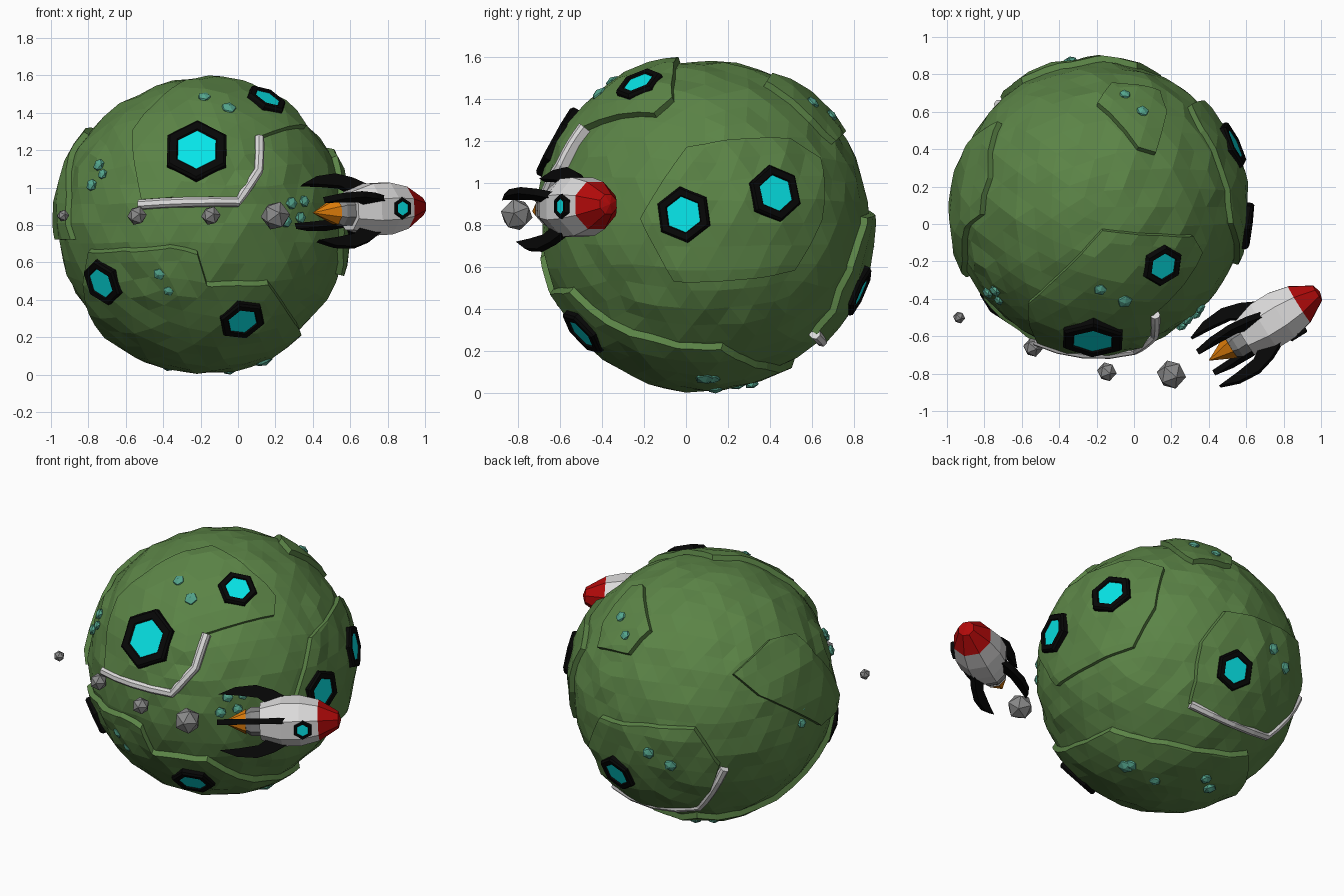
import bpy, bmesh, math, random
from mathutils import Vector, Matrix

if "Cube" in bpy.data.objects:
    bpy.data.objects.remove(bpy.data.objects["Cube"])

C = Vector((-0.19, 0.09, 0.81))     # planet centre
R_BASE, R_PLATE = 0.774, 0.805

def mat(name, rgb):
    m = bpy.data.materials.new(name)
    m.diffuse_color = (*rgb, 1)
    m.use_nodes = True
    m.node_tree.nodes["Principled BSDF"].inputs["Base Color"].default_value = m.diffuse_color
    return m

GREEN = mat("moss green", (0.105, 0.23, 0.062))
BLACK = mat("black", (0.002, 0.002, 0.002))
CYAN = mat("cyan glass", (0.002, 0.8, 0.82))
WHITE = mat("white", (0.72, 0.71, 0.71))
GREY = mat("rock grey", (0.25, 0.25, 0.25))
RED = mat("red", (0.45, 0.003, 0.003))
ORANGE = mat("flame orange", (0.72, 0.2, 0.003))
TEAL = mat("crystal teal", (0.09, 0.38, 0.27))

def finish(name, bm, mats):
    bmesh.ops.recalc_face_normals(bm, faces=bm.faces)
    me = bpy.data.meshes.new(name)
    bm.to_mesh(me)
    bm.free()
    for m in mats:
        me.materials.append(m)
    ob = bpy.data.objects.new(name, me)
    bpy.context.collection.objects.link(ob)
    return ob

# directions from the planet centre, found from a point in a view
def unproject(az, el, u, v):
    a, e = math.radians(az), math.radians(el)
    d = Vector((math.cos(e) * math.sin(a), -math.cos(e) * math.cos(a), math.sin(e)))
    r = Vector((math.cos(a), math.sin(a), 0))
    up = d.cross(r)
    w = math.sqrt(max(0, 0.64 - u * u - v * v))
    return (d * w + r * u + up * v).normalized()

def F(x, z): return unproject(0, 0, x - C.x, z - C.z)
def S(y, z): return unproject(90, 0, y - C.y, z - C.z)
def T(x, y): return unproject(0, 90, x - C.x, y - C.y)
def BL(u, v): return unproject(215, 22, u - .025, v + .06)
def BR(u, v): return unproject(140, -27, u, v)

def resample(dirs, n, closed):
    out = []
    pairs = list(zip(dirs, dirs[1:] + dirs[:1]))
    for a, b in pairs if closed else pairs[:-1]:
        out += [a.lerp(b, i / n).normalized() for i in range(n)]
    return out if closed else out + [dirs[-1]]

# faceted ball with an uneven surface
def ball(name, radius):
    bm = bmesh.new()
    bmesh.ops.create_icosphere(bm, subdivisions=4, radius=1)
    rng = random.Random(4)
    for v in bm.verts:
        v.co = C + v.co.normalized() * (radius + rng.uniform(-0.011, 0.011))
    return finish(name, bm, [GREEN])

ball("planet", R_BASE)

# raised crust plates: a bigger ball cut by a cone through the outline
def plate(name, dirs, slope):
    dirs = resample(dirs, 4, True)
    mean = sum(dirs, Vector()).normalized()
    bm = bmesh.new()
    rings = [[], [], []]
    for d in dirs:
        t = mean - d * mean.dot(d)
        p = d * 0.83 + t.normalized() * slope
        for ring, q in zip(rings, (d * 0.765, p, p * 4)):
            ring.append(bm.verts.new(C + q))
    low, top = bm.verts.new(C), bm.verts.new(C + mean * 3.4)
    n = len(dirs)
    for i in range(n):
        j = (i + 1) % n
        bm.faces.new((low, rings[0][j], rings[0][i]))
        for a, b in zip(rings, rings[1:]):
            bm.faces.new((a[i], a[j], b[j], b[i]))
        bm.faces.new((top, rings[2][i], rings[2][j]))
    cutter = finish("cutter", bm, [GREEN])
    cutter.hide_render = True
    ob = ball(name, R_PLATE)
    mod = ob.modifiers.new("cut", 'BOOLEAN')
    mod.operation, mod.solver, mod.object = 'INTERSECT', 'EXACT', cutter
    bpy.context.view_layer.objects.active = ob
    bpy.ops.object.modifier_apply(modifier="cut")
    bpy.data.objects.remove(cutter)

plate("front_plate", [F(-.52, .93), F(0, .94), F(.11, 1.1), F(.11, 1.27), F(.22, 1.31),
                      F(.37, 1.33), T(.32, -.06), T(-.17, -.03), T(-.57, -.42)], .012)
plate("right_plate", [S(-.22, .83), S(0, 1.17), S(.5, 1.21), S(.64, 1.12), S(.65, .82),
                      S(.52, .58), S(-.06, .53)], .008)
plate("lower_plate", [F(-.81, .67), F(-.37, .70), F(-.22, .66), F(-.17, .5), F(.17, .5),
                      S(-.35, .34), S(0, .225), S(.18, .215), BR(0, -.43), BR(.48, -.47),
                      Vector((-.5, .05, -.6)).normalized()], .035)
plate("back_plate", [BR(.18, .16), BR(.33, .36), BL(-.02, -.27), BL(.13, -.5),
                     BR(.59, -.39), BR(.12, -.21)], .025)
plate("rear_top_plate", [T(-.2, .65), T(.02, .4), T(.12, .38), T(.18, .6), T(.14, .71),
                         T(-.12, .76)], .01)
plate("left_plate", [T(-.72, .55), T(-.78, .25), T(-.82, .05), T(-.9, -.03), F(-.92, .95),
                     F(-.89, .72), BL(.72, -.29), BL(.35, -.09)], .01)

# white rails along plate edges
def rail(name, dirs, lift):
    pts = resample(dirs, 4, False)
    bm = bmesh.new()
    prev = None
    for i, d in enumerate(pts):
        t = pts[min(i + 1, len(pts) - 1)] - pts[max(i - 1, 0)]
        s = d.cross(t).normalized()
        ring = [bm.verts.new(C + d * (r + lift) + s * w) for r, w in
                ((.75, -.025), (.805, -.025), (.82, -.012), (.82, .012), (.805, .025), (.75, .025))]
        if prev:
            for k in range(6):
                bm.faces.new((prev[k], prev[k - 1], ring[k - 1], ring[k]))
        if i in (0, len(pts) - 1):
            bm.faces.new(ring)
        prev = ring
    finish(name, bm, [WHITE])

rail("front_rail", [F(-.53, .91), F(0, .925), F(.11, 1.09), F(.115, 1.27)], 0)
rail("back_rail", [BR(.13, -.21), BR(.58, -.38), BL(.15, -.53)], -.006)

# turned solid: profile of (radius, height), one material per band
def lathe(name, prof, n, mtx, mats, bands, spin=0):
    bm = bmesh.new()
    rings = []
    for r, h in prof:
        angs = [math.radians(spin) + math.tau * k / n for k in range(n)]
        rings.append([bm.verts.new(mtx @ Vector((r * math.cos(a), r * math.sin(a), h))) for a in angs])
    for a, b, m in zip(rings, rings[1:], bands):
        for k in range(n):
            bm.faces.new((a[k - 1], a[k], b[k], b[k - 1])).material_index = m
    bm.faces.new(rings[0]).material_index = bands[0]
    bm.faces.new(rings[-1]).material_index = bands[-1]
    bmesh.ops.remove_doubles(bm, verts=bm.verts, dist=1e-5)
    return finish(name, bm, mats)

def facing(pos, normal):
    z = normal.normalized()
    x = Vector((0, 0, 1)).cross(z).normalized()
    m = Matrix((x, z.cross(x), z)).transposed().to_4x4()
    m.translation = pos
    return m

def window(name, pos, normal, r, spin):
    prof = [(r, -.04), (r, .006), (.92 * r, .018), (.68 * r, .018),
            (.64 * r, .01), (.001, .01)]
    lathe(name, prof, 6, facing(pos, normal), [BLACK, CYAN], [0, 0, 0, 0, 1], 90 + spin)

# hexagonal windows on the planet
for i, (d, r, spin) in enumerate([
        (F(-.22, 1.195), .182, 0), (F(.02, .295), .13, 22), (F(-.72, .495), .13, 0),
        (T(.15, -.22), .117, 10), (S(-.01, .85), .135, 8), (S(.42, .95), .137, 8),
        (Vector((.1, .7, -.31)).normalized(), .125, 5)]):
    window(f"planet_window_{i + 1}", C + d * .806, d, r, spin)

# faceted lumps: crystals and floating rocks
def lump(name, pos, normal, r, flat, m):
    bm = bmesh.new()
    bmesh.ops.create_icosphere(bm, subdivisions=1, radius=r)
    bm.transform(facing(pos, normal) @ Matrix.Diagonal((1, 1, flat, 1)))
    finish(name, bm, [m])

crystals = [(F(-.18, 1.48), .038, 1), (F(-.05, 1.42), .044, 1), (F(-.76, 1.13), .036, 0),
            (F(-.74, 1.08), .03, 0), (F(-.8, 1.02), .036, 0), (F(-.42, .54), .036, 1),
            (F(-.37, .45), .031, 1), (F(.3, .92), .036, 0), (F(.37, .93), .034, 0),
            (F(.35, .84), .034, 0), (F(.27, .82), .036, 0), (S(.69, 1.32), .033, 1),
            (S(.6, 1.38), .037, 1), (S(.09, .08), .052, 1), (BR(-.08, -.64), .037, 1),
            (BR(.24, -.68), .042, 1), (BR(.22, -.63), .036, 1), (BR(-.22, -.55), .042, 1),
            (BL(-.3, -.43), .04, 1), (BL(-.17, -.5), .043, 1),
            (BL(.62, -.18), .034, 0), (BL(.62, -.27), .032, 0)]
for i, (d, r, on_plate) in enumerate(crystals):
    lump(f"crystal_{i + 1}", C + d * (R_PLATE - .002 if on_plate else R_BASE + .004), d, r, .6, TEAL)

for i, (x, y, r) in enumerate([(-.935, -.5, .033), (-.54, -.66, .053), (-.145, -.79, .053), (.2, -.805, .08)]):
    lump(f"floating_rock_{i + 1}", Vector((x, y, .85)), Vector((0.3, -1, .2)), r, 1, GREY)

# rocket: body along its flight axis, from flame tip to nose
TAIL = Vector((.40, -.73, .865))
AXIS = (Vector((.995, -.36, .90)) - TAIL).normalized()
RM = facing(TAIL, AXIS)
lathe("rocket_body", [(.001, 0), (.075, .14), (.065, .14), (.085, .17), (.085, .225), (.11, .225),
                      (.15, .35), (.15, .46), (.122, .57), (.05, .685), (.001, .70)], 8, RM,
      [ORANGE, GREY, GREY, GREY, WHITE, WHITE, WHITE, WHITE, RED, RED], [0, 1, 1, 1, 4, 4, 4, 4, 8, 8], 22.5)

side = AXIS.cross(Vector((0, 0, 1))).normalized()     # points to the front right
window("rocket_window", TAIL + AXIS * .48 + side * .130, side, .06, 0)

# four swept fins
FIN = [(-.02, .165), (.08, .205), (.2, .215), (.3, .185), (.40, .13), (.27, .1), (.21, .14), (.1, .155)]
lift = side.cross(AXIS).normalized()
for k in range(4):
    a = math.radians(25 + 90 * k)
    out = side * math.cos(a) + lift * math.sin(a)
    thick = AXIS.cross(out) * .017
    bm = bmesh.new()
    faces = [[bm.verts.new(TAIL + AXIS * t + out * r + thick * s) for t, r in FIN] for s in (-1, 1)]
    for f in faces:
        bm.faces.new(f)
    for i in range(len(FIN)):
        bm.faces.new((faces[0][i - 1], faces[0][i], faces[1][i], faces[1][i - 1]))
    finish(f"rocket_fin_{k + 1}", bm, [BLACK])
